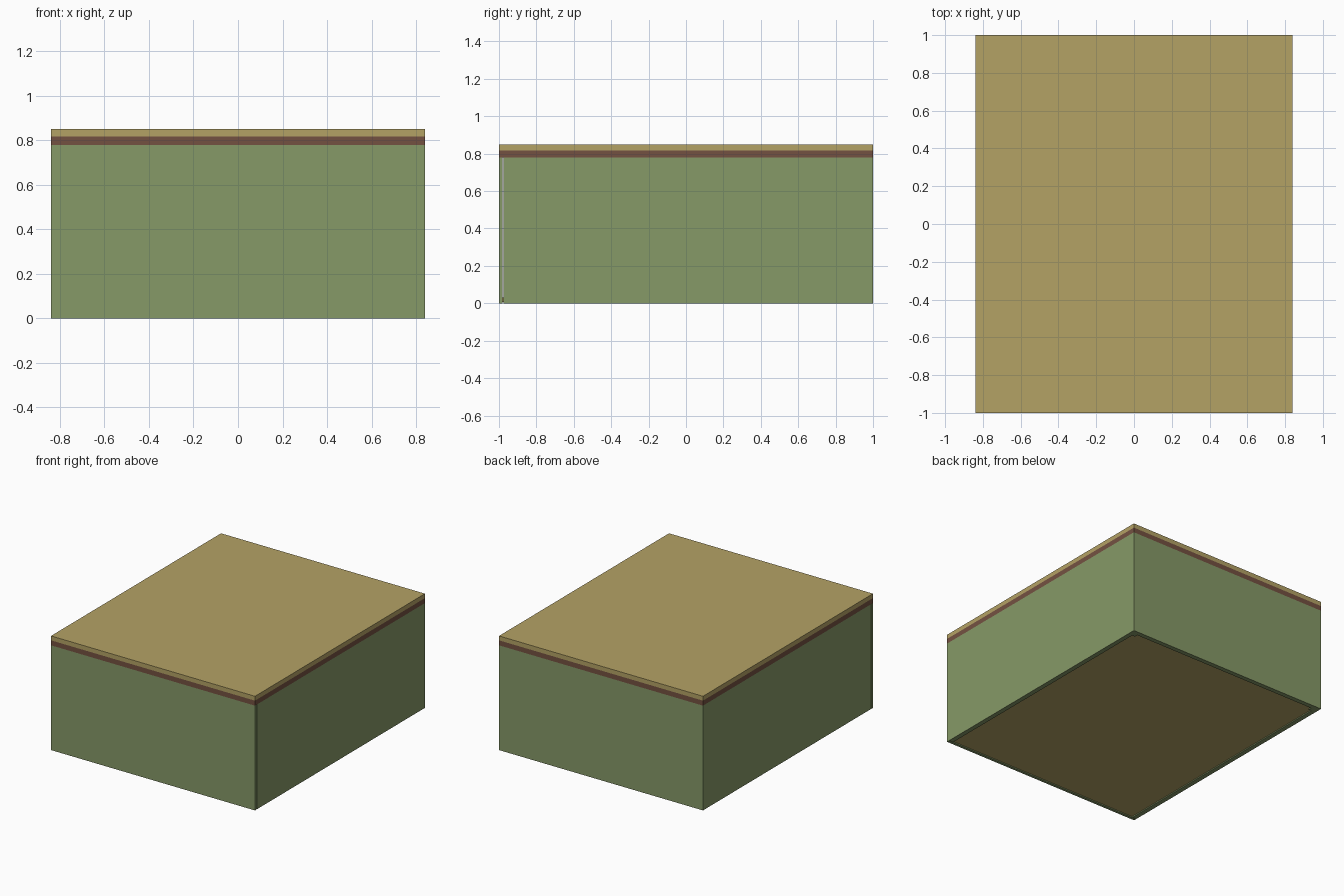
import bpy

if "Cube" in bpy.data.objects:
    bpy.data.objects.remove(bpy.data.objects["Cube"])


def material(name, color):
    m = bpy.data.materials.new(name)
    m.diffuse_color = (*color, 1)
    m.use_nodes = True
    m.node_tree.nodes["Principled BSDF"].inputs["Base Color"].default_value = m.diffuse_color
    return m


green = material("sage green", (0.24, 0.32, 0.137))
tan = material("tan wood", (0.455, 0.36, 0.13))
brown = material("dark brown", (0.175, 0.083, 0.053))


def box(name, x0, x1, y0, y1, z0, z1, mat):
    bpy.ops.mesh.primitive_cube_add(size=1, location=((x0 + x1) / 2, (y0 + y1) / 2, (z0 + z1) / 2))
    o = bpy.context.object
    o.name = name
    o.scale = (x1 - x0, y1 - y0, z1 - z0)
    bpy.ops.object.transform_apply(location=False, rotation=False, scale=True)
    o.data.materials.append(mat)
    return o


W, D = 0.84, 1.0      # half width and half depth
H = 0.78              # wall height
T = 0.035             # wall thickness
FRONT = -0.98         # back face of the front panel

# Front panel, separated from the sides by a fine seam
box("front_panel", -W, W, -D, FRONT, 0, H, green)

# Side walls and back corner posts
for side, s in (("left", -1), ("right", 1)):
    xa, xb = sorted((s * W, s * (W - T)))
    box(side + "_wall", xa, xb, FRONT + 0.003, D, 0, H, green)
    xa, xb = sorted((s * (W - T), s * (W - T - 0.025)))
    box(side + "_corner_post", xa, xb, D - T - 0.025, D - T, 0, H, green)

# Back wall
box("back_wall", -W + T, W - T, D - T, D, 0, H, green)

# Slightly recessed floor
box("floor_board", -W + T, W - T, FRONT, D - T, 0.008, 0.03, tan)

# Dark band and top board
box("trim_band", -W, W, -D, D, H, 0.817, brown)
box("top_board", -W, W, -D, D, 0.817, 0.85, tan)
